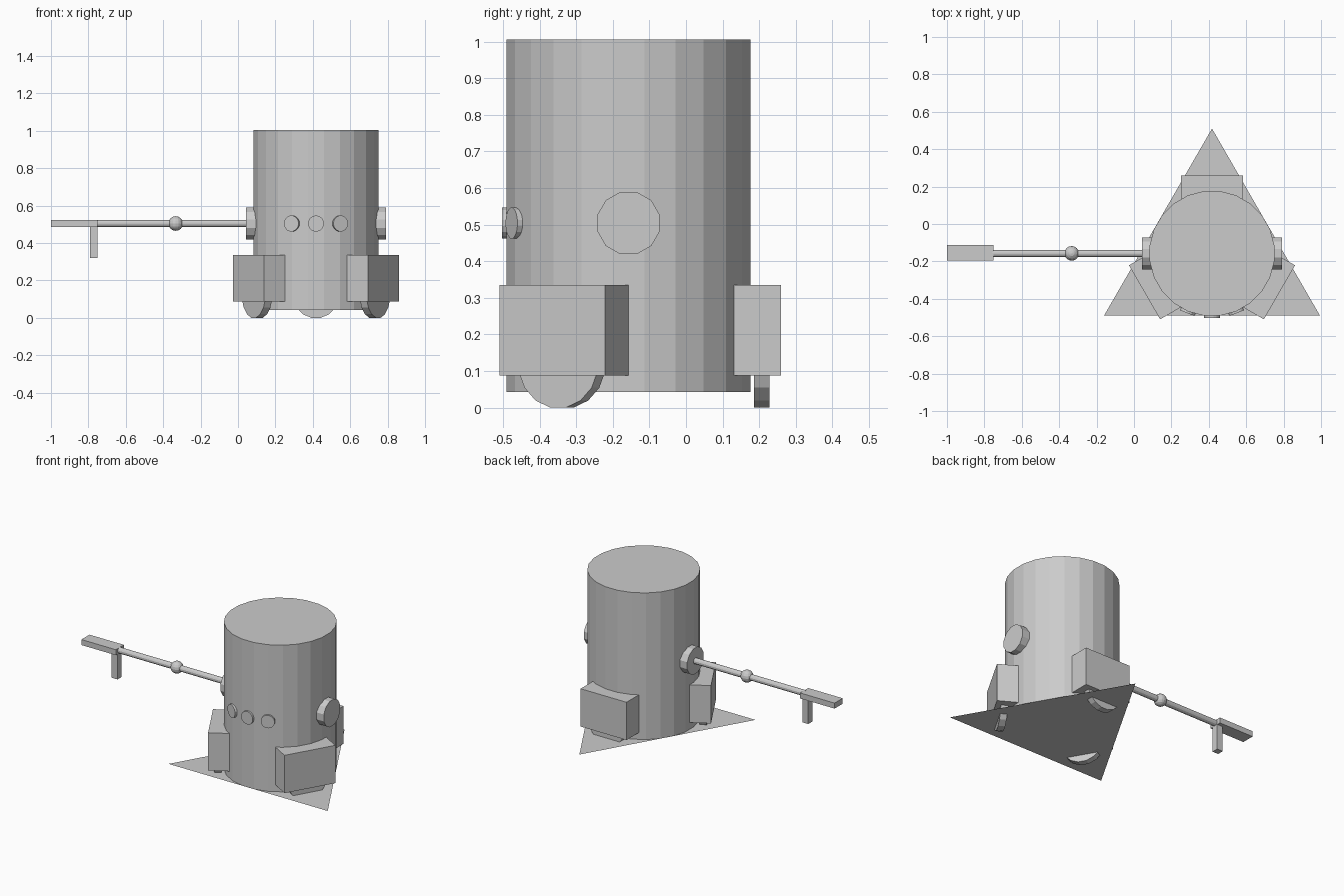
import bpy
from math import radians, cos, sin, pi
from mathutils import Vector

if "Cube" in bpy.data.objects:
    bpy.data.objects.remove(bpy.data.objects["Cube"])

CX, CY = 0.417, -0.157          # vertical axis of the body
MID = 0.504                     # height of arm, hubs and eyes


def cylinder(name, a, b, apothem, sides):
    """Flat-shaded prism from a to b, with flats facing the main axes."""
    a, b = Vector(a), Vector(b)
    d = (b - a).normalized()
    up = Vector((0, 0, 1)) if abs(d.z) < 0.9 else Vector((1, 0, 0))
    side = d.cross(up)
    r = apothem / cos(pi / sides)
    ring = [(up * cos(t) + side * sin(t)) * r
            for t in ((i + 0.5) * 2 * pi / sides for i in range(sides))]
    verts = [a + v for v in ring] + [b + v for v in ring]
    n = sides
    faces = [(i, n + i, n + (i + 1) % n, (i + 1) % n) for i in range(n)]
    faces += [tuple(range(n)), tuple(reversed(range(n, 2 * n)))]
    mesh = bpy.data.meshes.new(name)
    mesh.from_pydata([tuple(v) for v in verts], [],
                     [tuple(reversed(f)) for f in faces])
    obj = bpy.data.objects.new(name, mesh)
    bpy.context.collection.objects.link(obj)
    return obj


def box(name, centre, size, angle=0):
    bpy.ops.mesh.primitive_cube_add(size=1, location=centre, rotation=(0, 0, angle))
    obj = bpy.context.object
    obj.name = name
    obj.scale = size
    return obj


def radial(angle, dist, z):
    return (CX + dist * cos(angle), CY + dist * sin(angle), z)


# Main drum
cylinder("body", (CX, CY, 0.043), (CX, CY, 1.005), 0.333, 24)

# Thin triangular base plate
mesh = bpy.data.meshes.new("base_plate")
mesh.from_pydata([radial(radians(t), 0.667, 0.043) for t in (90, 210, 330)], [], [(2, 1, 0)])
bpy.context.collection.objects.link(bpy.data.objects.new("base_plate", mesh))

# Wheel housings and wheels, one per triangle corner
for i, deg in enumerate((90, 210, 330)):
    t = radians(deg)
    box(f"wheel_housing_{i}", radial(t, 0.333, 0.211), (0.167, 0.333, 0.248), t)
    cylinder(f"wheel_{i}", radial(t, 0.343, 0.125), radial(t, 0.385, 0.125), 0.125, 16)

# Eyes on the front
for i, deg in enumerate((-112.5, -90, -67.5)):
    t = radians(deg)
    cylinder(f"eye_{i}", radial(t, 0.30, MID), radial(t, 0.346, MID), 0.042, 16)

# Shoulder hubs
for name, s in (("left_hub", -1), ("right_hub", 1)):
    cylinder(name, (CX + s * 0.29, CY, MID), (CX + s * 0.375, CY, MID), 0.085, 12)

# Arm with elbow ball
cylinder("arm_rod", (0.06, CY, MID), (-0.76, CY, MID), 0.019, 12)
bpy.ops.mesh.primitive_uv_sphere_add(segments=16, ring_count=8, radius=0.039,
                                     location=(-0.333, CY, MID))
bpy.context.object.name = "elbow"

# Hand plate and downward finger
box("hand", (-0.875, CY + 0.003, MID), (0.25, 0.084, 0.036))
box("finger", (-0.771, CY, 0.408), (0.042, 0.042, 0.176))
